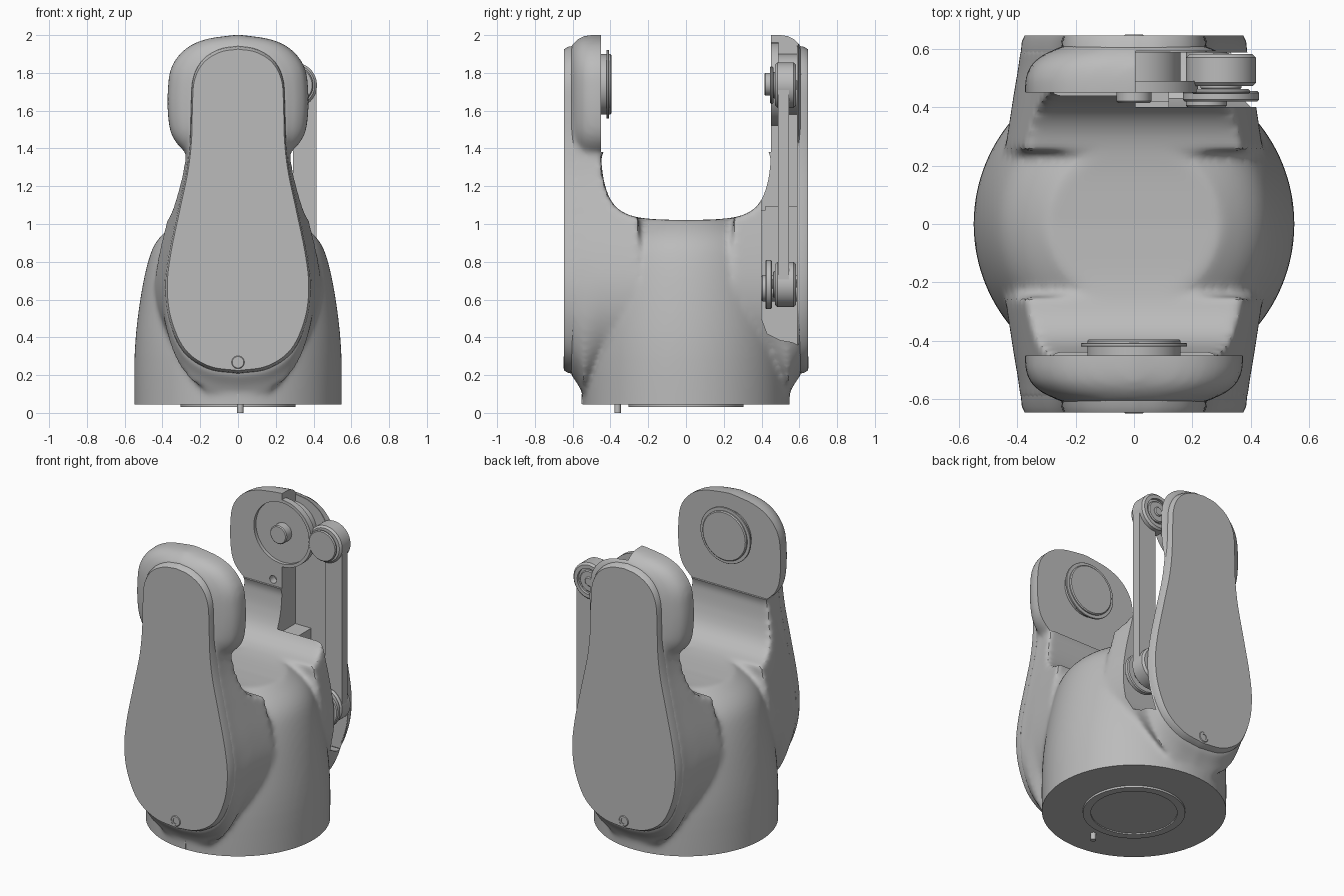
import bpy, bmesh, math
from mathutils import Vector

cube = bpy.data.objects.get("Cube")
if cube:
    bpy.data.objects.remove(cube, do_unlink=True)

grey = bpy.data.materials.new("plain grey")
grey.use_nodes = True
grey.diffuse_color = (0.5, 0.5, 0.5, 1)
grey.node_tree.nodes["Principled BSDF"].inputs["Base Color"].default_value = (0.5, 0.5, 0.5, 1)


def curve(points, steps=6):
    """Smooth line through the points."""
    pts = [Vector(p) for p in points]
    pts = [2 * pts[0] - pts[1]] + pts + [2 * pts[-1] - pts[-2]]
    out = []
    for a, b, c, d in zip(pts, pts[1:], pts[2:], pts[3:]):
        for i in range(steps):
            t = i / steps
            out.append(0.5 * (2 * b + (c - a) * t + (2 * a - 5 * b + 4 * c - d) * t ** 2
                              + (3 * b - a - 3 * c + d) * t ** 3))
    return [tuple(p) for p in out + [pts[-2]]]


def mirrored(half):
    """Close a half outline that starts and ends on the middle line."""
    return half + [(-x, z) for x, z in half[-2:0:-1]]


def circle(r, u=0, v=0, n=64):
    return [(u + r * math.cos(2 * math.pi * i / n), v + r * math.sin(2 * math.pi * i / n)) for i in range(n)]


def loft(name, rings, axis="y"):
    """Solid through a row of (position, outline) rings along an axis."""
    place = {"x": lambda t, a, b: (t, a, b), "y": lambda t, a, b: (a, t, b), "z": lambda t, a, b: (a, b, t)}[axis]
    bm = bmesh.new()
    rows = [[bm.verts.new(place(t, a, b)) for a, b in ring] for t, ring in rings]
    n = len(rows[0])
    for low, high in zip(rows, rows[1:]):
        for i in range(n):
            j = (i + 1) % n
            bm.faces.new((low[i], low[j], high[j], high[i]))
    bm.faces.new(rows[0])
    bm.faces.new(rows[-1])
    bmesh.ops.recalc_face_normals(bm, faces=bm.faces)
    mesh = bpy.data.meshes.new(name)
    bm.to_mesh(mesh)
    bm.free()
    mesh.materials.append(grey)
    ob = bpy.data.objects.new(name, mesh)
    bpy.context.collection.objects.link(ob)
    return ob


def block(name, x0, x1, y0, y1, z0, z1):
    return loft(name, [(y, [(x0, z0), (x1, z0), (x1, z1), (x0, z1)]) for y in (y0, y1)])


def rod(name, x, z, r, y0, y1, edge=0.006):
    e = math.copysign(edge, y1 - y0)
    return loft(name, [(y0, circle(r - edge, x, z)), (y0 + e, circle(r, x, z)),
                       (y1 - e, circle(r, x, z)), (y1, circle(r - edge, x, z))])


def apply(ob, kind, **settings):
    mod = ob.modifiers.new(kind, kind)
    for key, value in settings.items():
        setattr(mod, key, value)
    bpy.context.view_layer.objects.active = ob
    bpy.ops.object.modifier_apply(modifier=mod.name)


def combine(ob, tool, operation="DIFFERENCE"):
    tool.hide_render = True
    apply(ob, "BOOLEAN", operation=operation, object=tool, solver="MANIFOLD")
    bpy.data.objects.remove(tool, do_unlink=True)


PIVOT = 1.74    # height of the fork axis
teardrop = mirrored(curve([(0, 1.945), (.1, 1.928), (.19, 1.87), (.24, 1.77), (.25, 1.62), (.255, 1.45),
                           (.275, 1.28), (.32, 1.07), (.37, .83), (.388, .65), (.365, .48), (.29, .32),
                           (.16, .23), (0, .205)]))
head = mirrored(curve([(0, 2.003), (.17, 1.978), (.28, 1.925), (.352, 1.83), (.372, 1.7), (.368, 1.55),
                       (.34, 1.45), (.26, 1.37), (.13, 1.33), (0, 1.32)]))


def flare(s, drop=0):
    return [(x * s, z - drop * max(0, (.8 - z) / .6)) for x, z in teardrop]


def shrink(outline, sx, sz, middle):
    return [(x * sx, middle + (z - middle) * sz) for x, z in outline]


# Rounded drum of the body
wall = [(.548, -.05), (.548, .3), (.525, .55), (.482, .78), (.43, .91), (.33, 1.0), (.2, 1.06), (.05, 1.08)]
body = loft("fork_body", [(z, circle(r, n=96)) for r, z in curve(wall, 4)], "z")

# Two arms with rounded heads
for s in (-1, 1):
    combine(body, loft("arm", [(s * .25, flare(1.14)), (s * .45, flare(1.06)), (s * .54, flare(1.02, .12)),
                               (s * .57, flare(1.01, .06)), (s * .612, flare(1))]), "UNION")
    combine(body, loft("head", [(s * .38, head), (s * .50, head), (s * .545, shrink(head, .95, .98, 1.66)),
                                (s * .58, shrink(head, .84, .92, 1.66)),
                                (s * .605, shrink(head, .68, .82, 1.66))]), "UNION")

# Saddle between the arms, blended into the body
side = curve([(0, 1.02), (.2, 1.028), (.32, 1.055), (.395, 1.12), (.435, 1.23), (.45, 1.35)], 5)
side += [(.41, 1.45), (.41, 2.3)]
saddle = [(-y, z) for y, z in side[:0:-1]] + side
combine(body, loft("saddle", [(-1, saddle), (1, saddle)], "x"))
apply(body, "REMESH", mode="VOXEL", voxel_size=.015)
apply(body, "SMOOTH", factor=.5, iterations=12)

# Crisp inner head faces and flat underside
combine(body, block("gap", -1, 1, -.45, .45, 1.38, 2.3))
combine(body, block("floor", -1, 1, -1, 1, -.3, .045))

# Pocket for the linkage in the back arm
pocket = [(.40, 1.09), (.40, .50), (.43, .42), (.5, .385), (.56, .375), (.592, .36), (.592, 1.09)]
combine(body, loft("low_pocket", [(.12, pocket), (1, pocket)], "x"))
combine(body, block("high_pocket", .005, 1, .40, .592, 1.075, 2.3))
combine(body, rod("bearing_seat", 0, PIVOT, .2, .3, .472, 0))
combine(body, rod("bolt_hole", -.06, 1.42, .025, .3, .5, 0))

# Cover plates with a screw at the foot
covers = []
for s, place in ((-1, "front"), (1, "back")):
    covers.append(loft(place + "_cover", [(s * .588, teardrop), (s * .625, shrink(teardrop, .99, .992, 1.07)),
                                          (s * .645, shrink(teardrop, .965, .978, 1.07))]))
    ring = rod(place + "_screw", 0, .268, .034, s * .60, s * .649, .004)
    combine(ring, rod("socket", 0, .268, .018, s * .64, s * .7, 0))

# Bearing on the front arm
rod("front_bearing", 0, PIVOT, .16, -.46, -.395)
rod("front_bearing_flange", 0, PIVOT, .182, -.42, -.408, .002)

# Bearing seat and pin on the back arm
seat = rod("back_bearing_seat", 0, PIVOT, .22, .45, .49, 0)
combine(seat, rod("seat_recess", 0, PIVOT, .2, .3, .472, 0))
rod("back_bearing_core", 0, PIVOT, .16, .48, .6)
rod("back_bearing_pin", 0, PIVOT, .06, .415, .5)

# Linkage: flat bar with a bearing at each end
LINK_X = .298
block("link_bar", .292, .415, .487, .545, .69, 1.73)
for name, z in (("upper", 1.735), ("lower", .68)):
    eye = rod(name + "_link_eye", LINK_X, z, .12, .472, .582, .012)
    for y in (.40, .64):
        combine(eye, rod("eye_recess", LINK_X, z, .085, y, .49 if y < .5 else .565, 0))
    rod(name + "_link_race", LINK_X, z, .07, .46, .578)
    rod(name + "_link_bolt", LINK_X, z, .03, .452, .586)
rod("upper_link_washer", LINK_X, 1.735, .1, .445, .462)
rod("lower_link_disc", LINK_X, .68, .13, .42, .455)
rod("lower_link_axle", LINK_X - .05, .66, .07, .40, .60)
block("pocket_ledge", .0, .12, .42, .595, 1.04, 1.095)

# Ring and locating pin under the base
boss = loft("base_ring", [(.032, circle(.305)), (.06, circle(.305))], "z")
combine(boss, loft("ring_hole", [(.0, circle(.257)), (.04, circle(.257))], "z"))
loft("locating_pin", [(0, circle(.017, .012, -.362, 24)), (.06, circle(.017, .012, -.362, 24))], "z")

# Alignment mark at the foot
block("alignment_mark", -.005, .005, -.552, -.53, .047, .1)

# Smooth shading with sharp edges kept
for ob in bpy.context.scene.objects:
    if ob.type == "MESH":
        bpy.context.view_layer.objects.active = ob
        bpy.ops.object.select_all(action="DESELECT")
        ob.select_set(True)
        bpy.ops.object.shade_smooth_by_angle(angle=math.radians(32))
